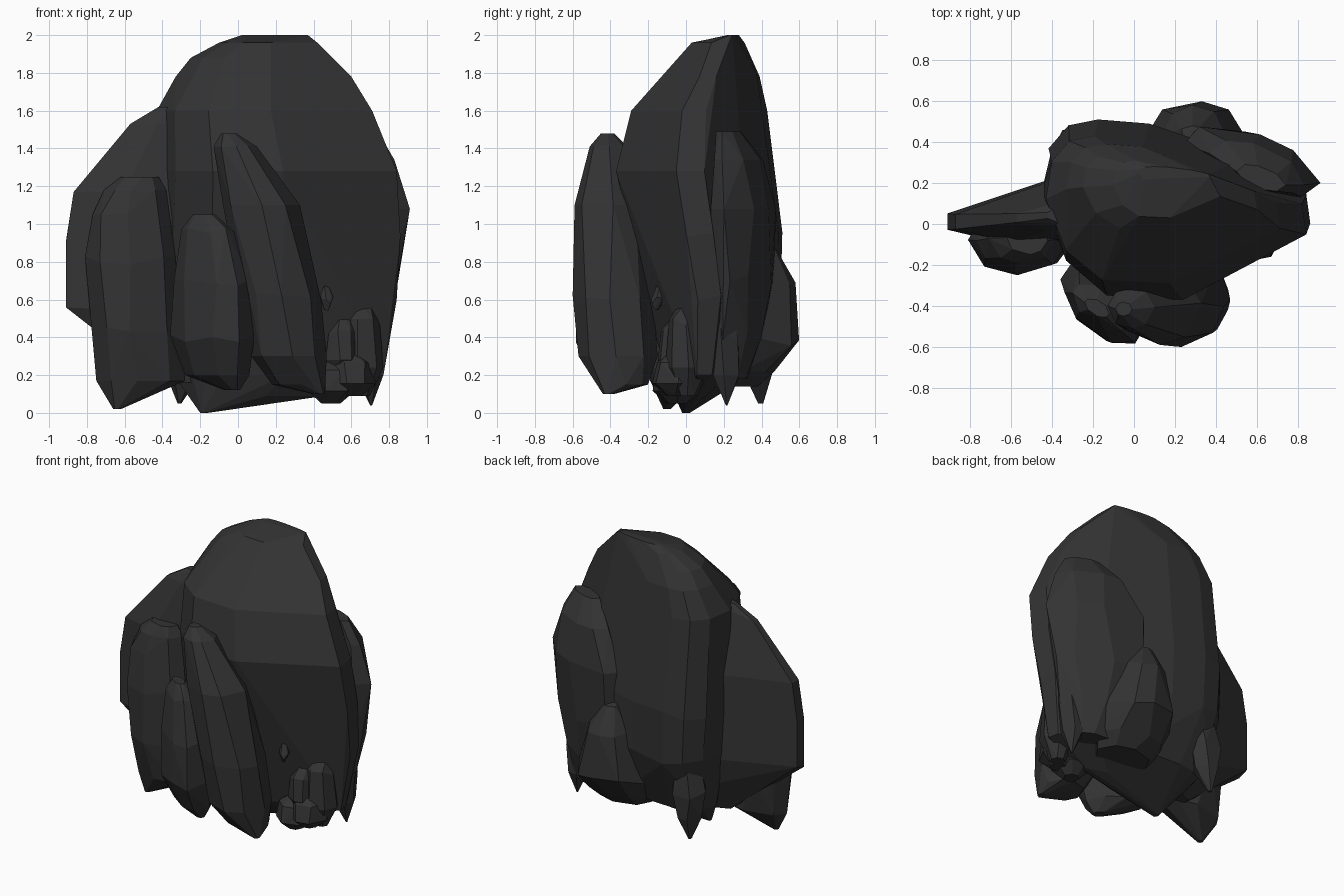
import bpy, bmesh, math, random

mat = bpy.data.materials.new("dark grey stone")
mat.diffuse_color = (0.033, 0.033, 0.033, 1)


def oval(sides, rnd):
    """Uneven unit polygon."""
    angles = [math.tau * i / sides + rnd.uniform(-0.14, 0.14) for i in range(sides)]
    return [(math.cos(a), math.sin(a)) for a in angles]


def rock(name, sections, seed, skew=0.0, sides=8, plan=None):
    """Faceted hull through flat sections given as (z, x0, x1, y0, y1)."""
    rnd = random.Random(seed)
    bm = bmesh.new()
    for z, x0, x1, y0, y1 in sections:
        cx, cy, rx, ry = (x0 + x1) / 2, (y0 + y1) / 2, (x1 - x0) / 2, (y1 - y0) / 2
        for px, py in plan or oval(sides, rnd):
            dz = rnd.uniform(-0.03, 0.03) if 0.3 < z < 1.0 else 0
            bm.verts.new((cx + rx * px, cy + ry * py + skew * rx * px, z + dz))
    res = bmesh.ops.convex_hull(bm, input=bm.verts[:])
    junk = {g for g in res["geom_interior"] + res["geom_unused"]
            if isinstance(g, bmesh.types.BMVert)}
    bmesh.ops.delete(bm, geom=list(junk), context='VERTS')
    bmesh.ops.dissolve_limit(bm, angle_limit=math.radians(5), verts=bm.verts[:], edges=bm.edges[:])
    bmesh.ops.recalc_face_normals(bm, faces=bm.faces[:])
    me = bpy.data.meshes.new(name)
    bm.to_mesh(me)
    bm.free()
    me.materials.append(mat)
    ob = bpy.data.objects.new(name, me)
    bpy.context.collection.objects.link(ob)


# Tall central boulder, overhanging towards the front; slanted plan outline
main_plan = [(1, -0.25), (0.97, 0.1), (0.53, 0.55), (-0.2, 0.95), (-0.58, 1), (-0.8, 0.93),
             (-0.95, 0.65), (-1, 0.14), (-0.83, -0.55), (-0.52, -0.95), (0.06, -1)]
rock("main_boulder", [
    (2.00, 0.02, 0.37, 0.20, 0.28), (1.96, -0.10, 0.42, 0.03, 0.31),
    (1.88, -0.25, 0.50, -0.03, 0.34), (1.78, -0.33, 0.60, -0.12, 0.39),
    (1.60, -0.43, 0.71, -0.29, 0.43), (1.28, -0.44, 0.84, -0.37, 0.48),
    (0.95, -0.45, 0.86, -0.30, 0.51), (0.60, -0.43, 0.84, -0.20, 0.50),
    (0.40, -0.40, 0.79, -0.16, 0.43), (0.20, -0.34, 0.77, -0.11, 0.34),
    (0.09, -0.20, 0.46, -0.05, 0.15), (0.00, -0.20, -0.16, -0.02, 0.02)], 3, plan=main_plan)

# Thin wedge-shaped slab leaning on the left
slab_plan = [(-1, -0.55), (-1, -0.05), (0, 1), (1, 1), (1, -0.5), (0.15, -0.9), (-0.4, -1)]
rock("left_slab", [
    (1.62, -0.42, -0.20, 0.00, 0.12), (1.53, -0.57, -0.10, -0.03, 0.14),
    (1.17, -0.87, 0.00, -0.09, 0.20), (0.90, -0.91, 0.10, -0.10, 0.22),
    (0.56, -0.91, 0.10, -0.10, 0.22), (0.38, -0.66, 0.05, -0.07, 0.20),
    (0.16, -0.40, 0.00, 0.00, 0.15)], 5, plan=slab_plan)

# Rounded stone in front of the slab
rock("left_front_stone", [
    (1.25, -0.62, -0.42, -0.15, 0.00), (1.18, -0.71, -0.38, -0.19, 0.03),
    (1.05, -0.77, -0.37, -0.22, 0.05),
    (0.80, -0.81, -0.33, -0.25, 0.08), (0.45, -0.78, -0.32, -0.25, 0.09),
    (0.17, -0.75, -0.28, -0.19, 0.06), (0.02, -0.66, -0.62, -0.12, -0.08)], 8)

# Two upright stones standing forward
rock("tall_front_stone", [
    (1.48, -0.09, -0.01, -0.45, -0.38), (1.41, -0.13, 0.10, -0.51, -0.31),
    (1.10, -0.08, 0.33, -0.59, -0.23), (0.60, 0.02, 0.44, -0.60, -0.17),
    (0.30, 0.07, 0.47, -0.57, -0.15), (0.15, 0.18, 0.46, -0.47, -0.20),
    (0.10, 0.40, 0.46, -0.44, -0.38)], 11)
rock("short_front_stone", [
    (1.05, -0.24, -0.12, -0.45, -0.37), (0.97, -0.30, -0.02, -0.51, -0.30),
    (0.70, -0.34, 0.06, -0.57, -0.21), (0.40, -0.36, 0.09, -0.57, -0.18),
    (0.20, -0.28, 0.06, -0.48, -0.20), (0.12, -0.07, 0.01, -0.42, -0.34)], 14, skew=-0.4)

# Boulders and shards at the right and back
rock("right_boulder", [
    (1.49, 0.50, 0.74, 0.17, 0.28), (1.34, 0.37, 0.83, 0.16, 0.39),
    (1.08, 0.24, 0.91, 0.16, 0.45), (0.70, 0.24, 0.85, 0.16, 0.45),
    (0.40, 0.32, 0.79, 0.16, 0.40), (0.18, 0.45, 0.72, 0.17, 0.32)], 17, skew=-0.3)
rock("right_shard", [
    (0.62, 0.66, 0.78, 0.12, 0.24), (0.40, 0.62, 0.79, 0.10, 0.29),
    (0.20, 0.62, 0.77, 0.13, 0.29), (0.04, 0.70, 0.71, 0.21, 0.22)], 20, sides=6)
rock("back_boulder", [
    (0.85, 0.22, 0.34, 0.40, 0.48), (0.70, 0.14, 0.45, 0.28, 0.58),
    (0.37, 0.04, 0.56, 0.22, 0.60), (0.22, 0.04, 0.55, 0.12, 0.47),
    (0.14, 0.10, 0.50, 0.10, 0.38)], 24)
rock("back_left_shard", [
    (0.55, -0.36, -0.17, 0.26, 0.44), (0.38, -0.40, -0.16, 0.24, 0.48),
    (0.20, -0.38, -0.20, 0.30, 0.46), (0.05, -0.32, -0.30, 0.38, 0.41)], 26, sides=6)

# Small rubble by the front right foot: (x, y, z, half width, half height)
for i, (x, y, z, w, h) in enumerate([
        (0.65, 0.01, 0.34, 0.12, 0.25), (0.55, -0.05, 0.34, 0.10, 0.15),
        (0.47, -0.15, 0.61, 0.035, 0.04), (0.60, -0.05, 0.20, 0.13, 0.11),
        (0.49, -0.05, 0.16, 0.13, 0.11)]):
    rock(f"rubble_{i + 1}", [
        (z + h * t, x - w * s, x + w * s, y - w * s, y + w * s)
        for t, s in ((1, 0.4), (0.6, 0.85), (-0.4, 1), (-1, 0.4))], 30 + i, sides=7)
